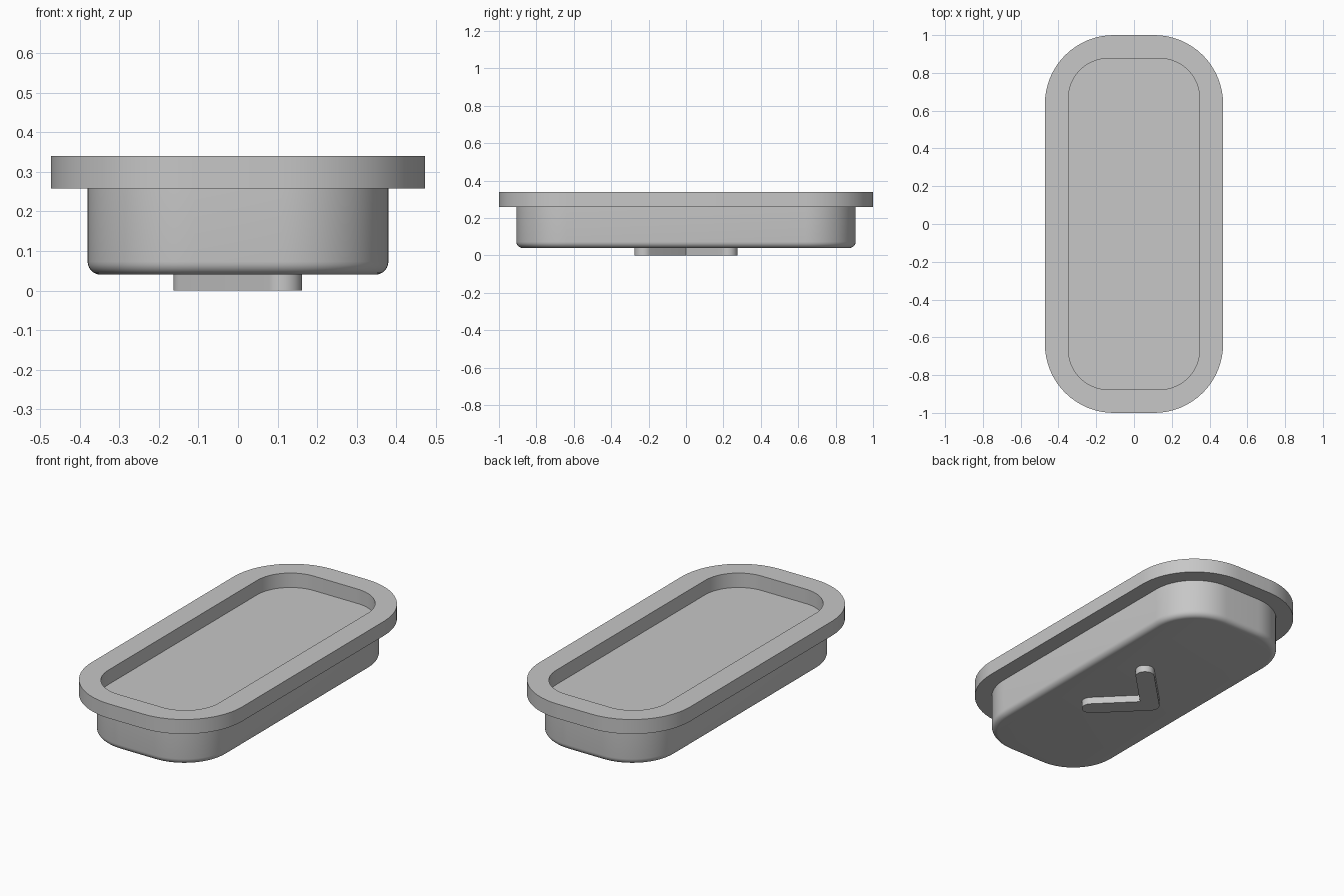
import bpy
import bmesh
from math import sin, cos, pi, radians

cube = bpy.data.objects.get("Cube")
if cube:
    bpy.data.objects.remove(cube, do_unlink=True)

grey = bpy.data.materials.new("light grey")
grey.use_nodes = True
grey.diffuse_color = (0.57, 0.57, 0.57, 1)
grey.node_tree.nodes["Principled BSDF"].inputs["Base Color"].default_value = grey.diffuse_color


def arc(cx, cy, r, start, end, steps):
    """Points on an arc, angles in degrees."""
    angles = [radians(start + (end - start) * i / steps) for i in range(steps + 1)]
    return [(cx + r * cos(a), cy + r * sin(a)) for a in angles]


def rounded_rectangle(hx, hy, r, steps=16):
    points = []
    for i, (sx, sy) in enumerate([(1, 1), (-1, 1), (-1, -1), (1, -1)]):
        points += arc(sx * (hx - r), sy * (hy - r), r, 90 * i, 90 * i + 90, steps)
    return points


def loft(name, rings):
    """Skin a stack of (outline, z) rings and cap both ends."""
    bm = bmesh.new()
    loops = [[bm.verts.new((x, y, z)) for x, y in outline] for outline, z in rings]
    n = len(loops[0])
    for low, high in zip(loops, loops[1:]):
        for i in range(n):
            j = (i + 1) % n
            bm.faces.new((low[i], low[j], high[j], high[i]))
    bm.faces.new(loops[0][::-1])
    bm.faces.new(loops[-1])
    bmesh.ops.recalc_face_normals(bm, faces=bm.faces)
    mesh = bpy.data.meshes.new(name)
    bm.to_mesh(mesh)
    bm.free()
    mesh.materials.append(grey)
    obj = bpy.data.objects.new(name, mesh)
    bpy.context.collection.objects.link(obj)
    bpy.ops.object.select_all(action="DESELECT")
    obj.select_set(True)
    bpy.context.view_layer.objects.active = obj
    bpy.ops.object.shade_smooth_by_angle(angle=radians(30))
    return obj


# Tray: filleted body, overhanging rim and shallow pocket in one skin
base_z, ledge_z, top_z = 0.04, 0.258, 0.34
body_x, body_y, body_r, fillet = 0.38, 0.907, 0.27, 0.033
rings = []
for i in range(7):
    a = pi / 2 * i / 6
    inset = fillet * (1 - sin(a))
    rings.append((rounded_rectangle(body_x - inset, body_y - inset, body_r - inset),
                  base_z + fillet * (1 - cos(a))))
rim = rounded_rectangle(0.472, 1.0, 0.365)
pocket = rounded_rectangle(0.347, 0.876, 0.21)
rings += [(rounded_rectangle(body_x, body_y, body_r), ledge_z),
          (rim, ledge_z), (rim, top_z), (pocket, top_z), (pocket, ledge_z)]
loft("tray", rings)

# Foot: V-shaped pad with round ends, opening towards +x
r, tip, arm = 0.05, -0.113, 0.225
outline = arc(tip, 0, r, 135, 225, 8)
outline += arc(tip + arm, -arm, r, 225, 405, 16)
outline.append((tip + r * 2 ** 0.5, 0))
outline += arc(tip + arm, arm, r, -45, 135, 16)
loft("foot", [(outline, 0), (outline, base_z + 0.005)])
